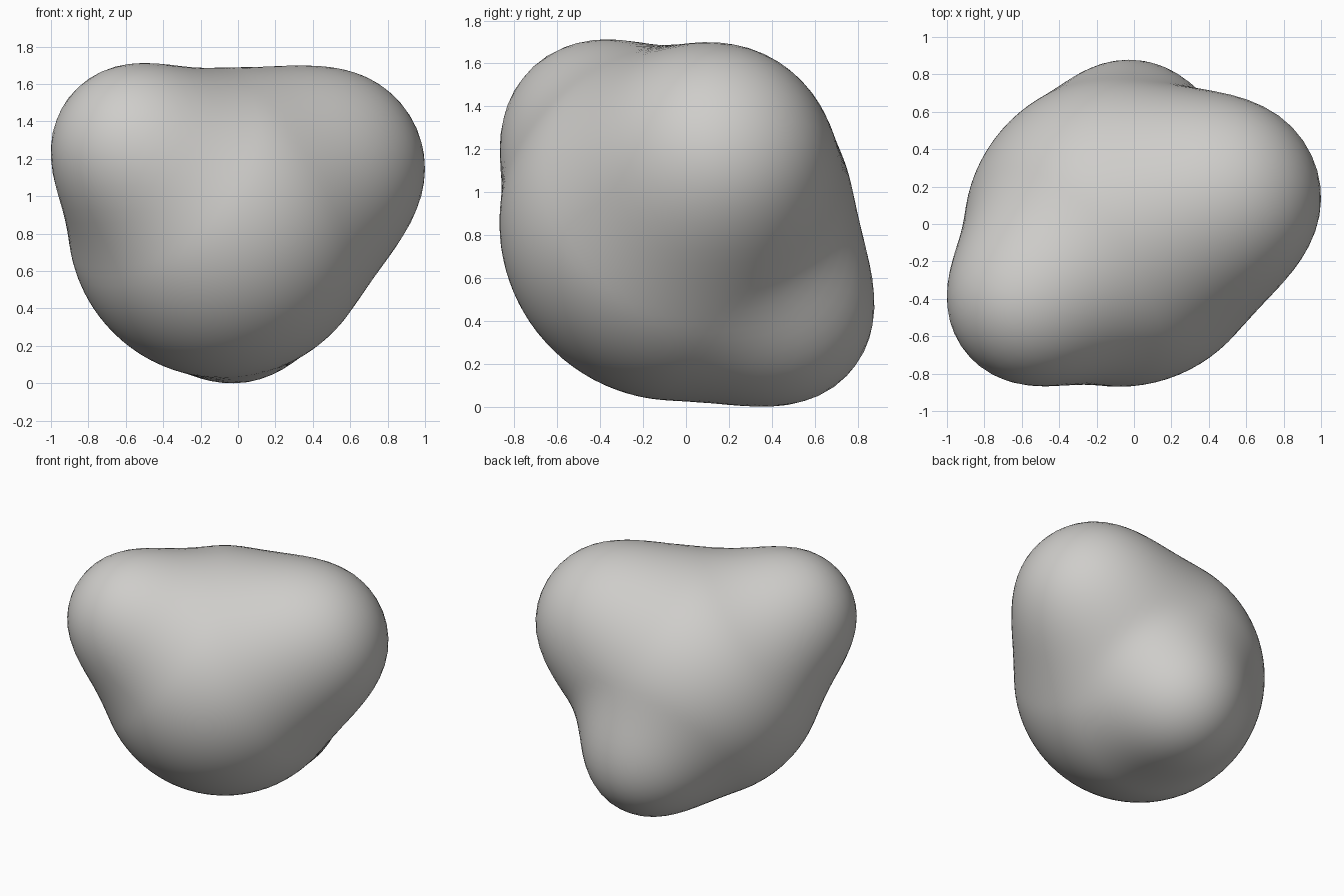
import bpy, bmesh
from mathutils import Vector

if "Cube" in bpy.data.objects:
    bpy.data.objects.remove(bpy.data.objects["Cube"], do_unlink=True)

# Main ball, then its three lobes: centre and radius
core = Vector((-0.08, -0.04, 0.85))
balls = [
    (core, 0.83),
    (Vector((-0.54, -0.4, 1.24)), 0.46),   # front right shoulder lobe
    (Vector((0.46, 0.14, 1.14)), 0.54),    # left lobe
    (Vector((-0.02, 0.45, 0.43)), 0.42),   # lower back lobe
]
BLEND = 0.26


def distance(point):
    """Distance to the softly blended union of the balls."""
    result = None
    for centre, radius in balls:
        d = (point - centre).length - radius
        if result is None:
            result = d
        else:
            h = max(BLEND - abs(result - d), 0) / BLEND
            result = min(result, d) - h * h * BLEND / 4
    return result


def surface_point(direction):
    """Blended surface along a ray from the core."""
    near, far = 0.3, 2.0
    for _ in range(24):
        middle = (near + far) / 2
        if distance(core + direction * middle) < 0:
            near = middle
        else:
            far = middle
    return core + direction * near


# Pull a fine ball out to the blended surface
bm = bmesh.new()
bmesh.ops.create_icosphere(bm, subdivisions=5, radius=1)
for v in bm.verts:
    v.co = surface_point(v.co.normalized())
low = min(v.co.z for v in bm.verts)
for v in bm.verts:
    v.co.z -= low
for f in bm.faces:
    f.smooth = True
mesh = bpy.data.meshes.new("lobed_body")
bm.to_mesh(mesh)
bm.free()
body = bpy.data.objects.new("lobed_body", mesh)
bpy.context.collection.objects.link(body)

# Plain light grey
grey = bpy.data.materials.new("light_grey")
grey.use_nodes = True
colour = (0.62, 0.61, 0.59, 1)
grey.diffuse_color = colour
grey.node_tree.nodes["Principled BSDF"].inputs["Base Color"].default_value = colour
mesh.materials.append(grey)
